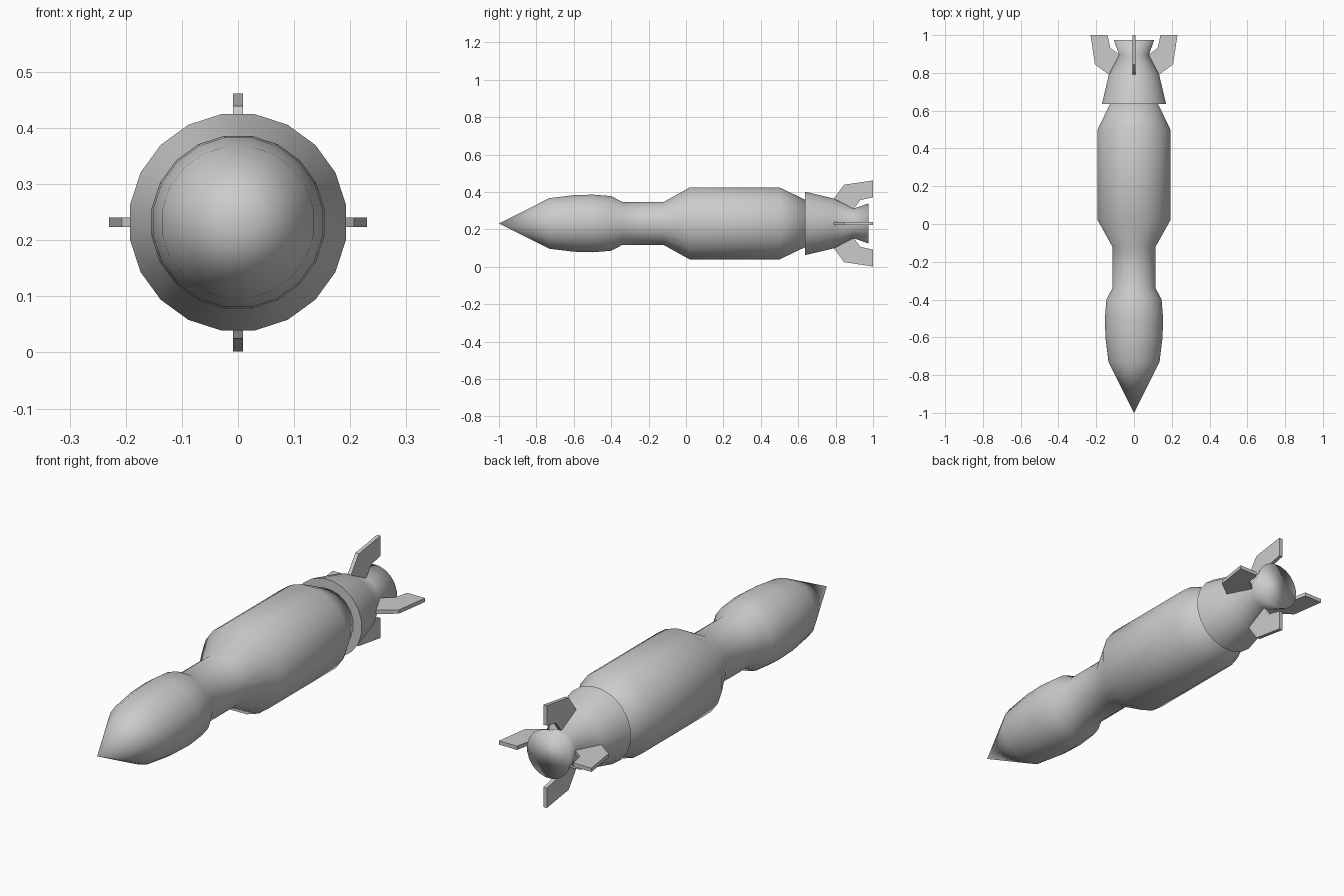
import bpy, bmesh, math
from mathutils import Matrix

cube = bpy.data.objects.get("Cube")
if cube:
    bpy.data.objects.remove(cube, do_unlink=True)

AXIS_Z = 0.232
SIDES = 20

grey = bpy.data.materials.new("light_grey")
grey.use_nodes = True
grey.diffuse_color = (0.6, 0.6, 0.6, 1)
grey.node_tree.nodes["Principled BSDF"].inputs["Base Color"].default_value = (0.6, 0.6, 0.6, 1)


def finish(name, bm):
    bmesh.ops.recalc_face_normals(bm, faces=bm.faces)
    mesh = bpy.data.meshes.new(name)
    bm.to_mesh(mesh)
    bm.free()
    mesh.materials.append(grey)
    obj = bpy.data.objects.new(name, mesh)
    obj.location.z = AXIS_Z
    bpy.context.collection.objects.link(obj)
    return obj


def lathe(name, profile, sharp_front=False):
    """Turn (y, radius) points around the long axis; radius 0 makes a tip."""
    bm = bmesh.new()
    rings = []
    for y, r in profile:
        if r == 0:
            rings.append([bm.verts.new((0, y, 0))] * SIDES)
            continue
        angles = [(i + 0.5) * math.tau / SIDES for i in range(SIDES)]
        rings.append([bm.verts.new((r * math.cos(a), y, r * math.sin(a))) for a in angles])
    for a, b in zip(rings, rings[1:]):
        for i in range(SIDES):
            j = (i + 1) % SIDES
            quad = dict.fromkeys((a[i], a[j], b[j], b[i]))
            bm.faces.new(list(quad))
    # Close the open ends
    for (y, r), ring in ((profile[0], rings[0]), (profile[-1], rings[-1])):
        if r > 0:
            bm.faces.new(ring)
    for f in bm.faces:
        f.smooth = True
    if sharp_front:
        front = set(rings[0])
        for e in bm.edges:
            if all(v in front for v in e.verts):
                e.smooth = False
    return finish(name, bm)


# Pointed nose, narrow neck and wide main body
lathe("body", [
    (-1.0, 0), (-0.73, 0.137), (-0.6, 0.153), (-0.5, 0.156), (-0.4, 0.148),
    (-0.34, 0.116), (-0.12, 0.116), (0.02, 0.195), (0.5, 0.195), (0.66, 0.117)])

# Tail cone flaring into the nozzle
lathe("tail_cone", [
    (0.635, 0.172), (0.79, 0.135), (0.895, 0.08), (0.975, 0.108)], sharp_front=True)

# Four swept fins around the tail
fin_outline = [(0.785, 0.125), (0.845, 0.207), (1.0, 0.23),
               (1.0, 0.14), (0.932, 0.125), (0.895, 0.075)]
THICK = 0.017
for k, name in enumerate(("fin_top", "fin_left", "fin_bottom", "fin_right")):
    bm = bmesh.new()
    face = bm.faces.new([bm.verts.new((-THICK / 2, y, r)) for y, r in fin_outline])
    out = bmesh.ops.extrude_face_region(bm, geom=[face])
    moved = [v for v in out["geom"] if isinstance(v, bmesh.types.BMVert)]
    bmesh.ops.translate(bm, verts=moved, vec=(THICK, 0, 0))
    bmesh.ops.rotate(bm, verts=bm.verts, cent=(0, 0, 0),
                     matrix=Matrix.Rotation(k * math.pi / 2, 3, 'Y'))
    finish(name, bm)
